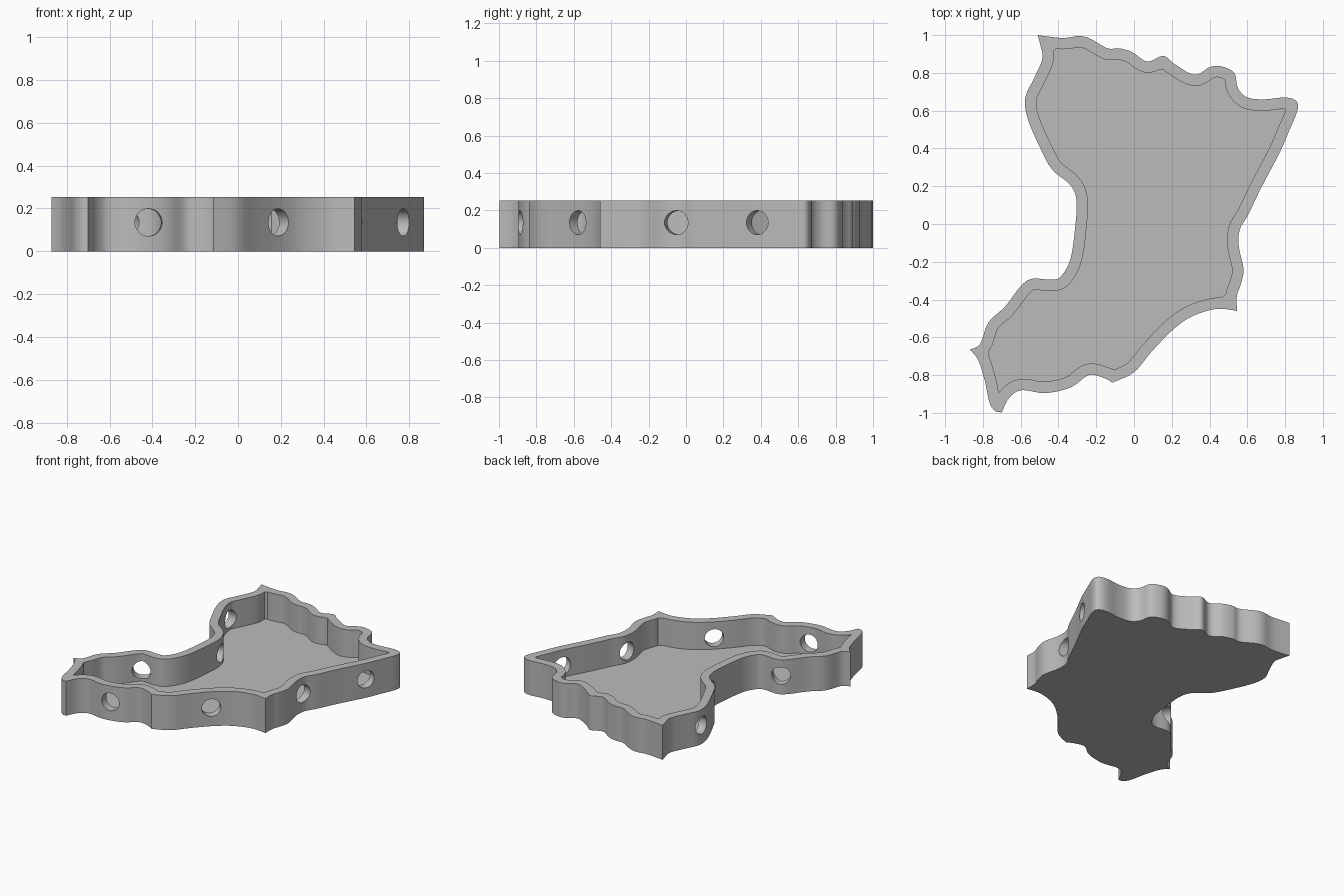
import bpy
import bmesh
from mathutils import Vector
from mathutils.geometry import intersect_point_line

HEIGHT = 0.253
WALL = 0.06
FLOOR = 0.052
HOLE_Z = 0.135
HOLE_RADIUS = 0.064
STEPS = 5

cube = bpy.data.objects.get("Cube")
if cube:
    bpy.data.objects.remove(cube, do_unlink=True)

# Smooth outline runs, clockwise; each run starts at a sharp corner
back_and_right = [
    (-.51, 1), (-.38, .985), (-.29, .995), (-.23, .98), (-.14, .93), (-.08, .93),
    (-.01, .91), (.07, .86), (.155, .89), (.21, .85), (.32, .79), (.4, .83),
    (.46, .835), (.53, .8), (.55, .72), (.6, .67), (.69, .66), (.8, .67),
    (.86, .65), (.865, .6), (.82, .49), (.77, .375), (.675, .195), (.605, .05),
    (.56, -.03), (.555, -.12), (.58, -.24), (.565, -.32), (.545, -.38)]
front_right = [
    (.545, -.46), (.435, -.45), (.305, -.49), (.2, -.565), (.09, -.68), (0, -.785)]
front = [
    (-.115, -.84), (-.16, -.815), (-.24, -.8), (-.335, -.865), (-.47, -.895),
    (-.595, -.88), (-.66, -.92)]
front_tip = [
    (-.7, -.997), (-.735, -.99), (-.765, -.945), (-.79, -.83), (-.825, -.72)]
left_side = [
    (-.87, -.665), (-.815, -.635), (-.77, -.52), (-.685, -.44), (-.6, -.33),
    (-.54, -.29), (-.435, -.295), (-.385, -.275), (-.335, -.18), (-.31, 0),
    (-.305, .13), (-.34, .21), (-.435, .29), (-.505, .42), (-.565, .565),
    (-.575, .67), (-.53, .77), (-.485, .875), (-.495, .945)]
runs = [back_and_right, front_right, front, front_tip, left_side]

# Drain holes: position on the wall and outward direction
holes = [
    ((-.42, -.86), (.08, -1)), ((.18, -.57), (.7, -.7)),
    ((.54, -.045), (.96, -.25)), ((.755, .39), (.88, -.47)),
    ((-.545, .635), (-1, .05)), ((-.28, .16), (-1, -.2)),
    ((-.545, -.33), (-.45, .89))]


def smooth_run(points):
    """Catmull-Rom curve through the points, without the last one."""
    pts = [Vector(p) for p in points]
    pts = [pts[0]] + pts + [pts[-1]]
    curve = []
    for a, b, c, d in zip(pts, pts[1:], pts[2:], pts[3:]):
        for i in range(STEPS):
            t = i / STEPS
            curve.append(b + (c - a) * (t / 2)
                         + (a * 2 - b * 5 + c * 4 - d) * (t * t / 2)
                         + (b * 3 - a - c * 3 + d) * (t ** 3 / 2))
    return curve


def distance_to_loop(point, loop):
    best = 10
    for a, b in zip(loop, loop[1:] + loop[:1]):
        near, t = intersect_point_line(point, a, b)
        near = a if t < 0 else b if t > 1 else near
        best = min(best, (Vector(near[:2]) - point).length)
    return best


def inset_loop(loop, width):
    """Parallel loop inside a clockwise loop, with crossed parts dropped."""
    result = []
    for i, point in enumerate(loop):
        before = (point - loop[i - 1]).normalized()
        after = (loop[(i + 1) % len(loop)] - point).normalized()
        along = (before + after).normalized()
        moved = point + Vector((along.y, -along.x)) * width
        if distance_to_loop(moved, loop) > width * 0.985:
            result.append(moved)
    return result


def add_object(name, bm):
    bmesh.ops.recalc_face_normals(bm, faces=bm.faces)
    mesh = bpy.data.meshes.new(name)
    bm.to_mesh(mesh)
    bm.free()
    obj = bpy.data.objects.new(name, mesh)
    bpy.context.collection.objects.link(obj)
    return obj


def prism(name, loop, bottom, top):
    bm = bmesh.new()
    base = bm.faces.new([bm.verts.new((p.x, p.y, bottom)) for p in loop])
    made = bmesh.ops.extrude_face_region(bm, geom=[base], use_keep_orig=True)
    verts = [v for v in made["geom"] if isinstance(v, bmesh.types.BMVert)]
    bmesh.ops.translate(bm, verts=verts, vec=(0, 0, top - bottom))
    return add_object(name, bm)


def hole_cutter(name, position, direction):
    bm = bmesh.new()
    bmesh.ops.create_cone(bm, cap_ends=True, segments=32, depth=WALL * 4,
                          radius1=HOLE_RADIUS, radius2=HOLE_RADIUS)
    obj = add_object(name, bm)
    obj.rotation_mode = "QUATERNION"
    obj.rotation_quaternion = Vector((*direction, 0)).to_track_quat("Z", "Y")
    obj.location = (*position, HOLE_Z)
    return obj


# Tray body and the shapes cut from it
outline = [p for k, run in enumerate(runs)
           for p in smooth_run(run + [runs[(k + 1) % len(runs)][0]])]
tray = prism("tray", outline, 0, HEIGHT)
cutters = [prism("cavity_cutter", inset_loop(outline, WALL), FLOOR, HEIGHT * 2)]
cutters += [hole_cutter("hole_cutter", *hole) for hole in holes]
for cutter in cutters:
    cutter.hide_render = True
    cut = tray.modifiers.new(cutter.name, "BOOLEAN")
    cut.operation = "DIFFERENCE"
    cut.solver = "EXACT"
    cut.object = cutter

# Keep the cut result and drop the cutters
bpy.context.view_layer.update()
graph = bpy.context.evaluated_depsgraph_get()
cut_mesh = bpy.data.meshes.new_from_object(tray.evaluated_get(graph))
tray.modifiers.clear()
tray.data = cut_mesh
for cutter in cutters:
    bpy.data.objects.remove(cutter, do_unlink=True)

# Single plain grey
grey = bpy.data.materials.new("plain grey")
grey.use_nodes = True
colour = (0.5, 0.5, 0.5, 1)
grey.diffuse_color = colour
grey.node_tree.nodes["Principled BSDF"].inputs["Base Color"].default_value = colour
tray.data.materials.clear()
tray.data.materials.append(grey)

# Smooth walls with sharp rims and corners
bpy.ops.object.select_all(action="DESELECT")
tray.select_set(True)
bpy.context.view_layer.objects.active = tray
bpy.ops.object.shade_smooth_by_angle(angle=0.5)
